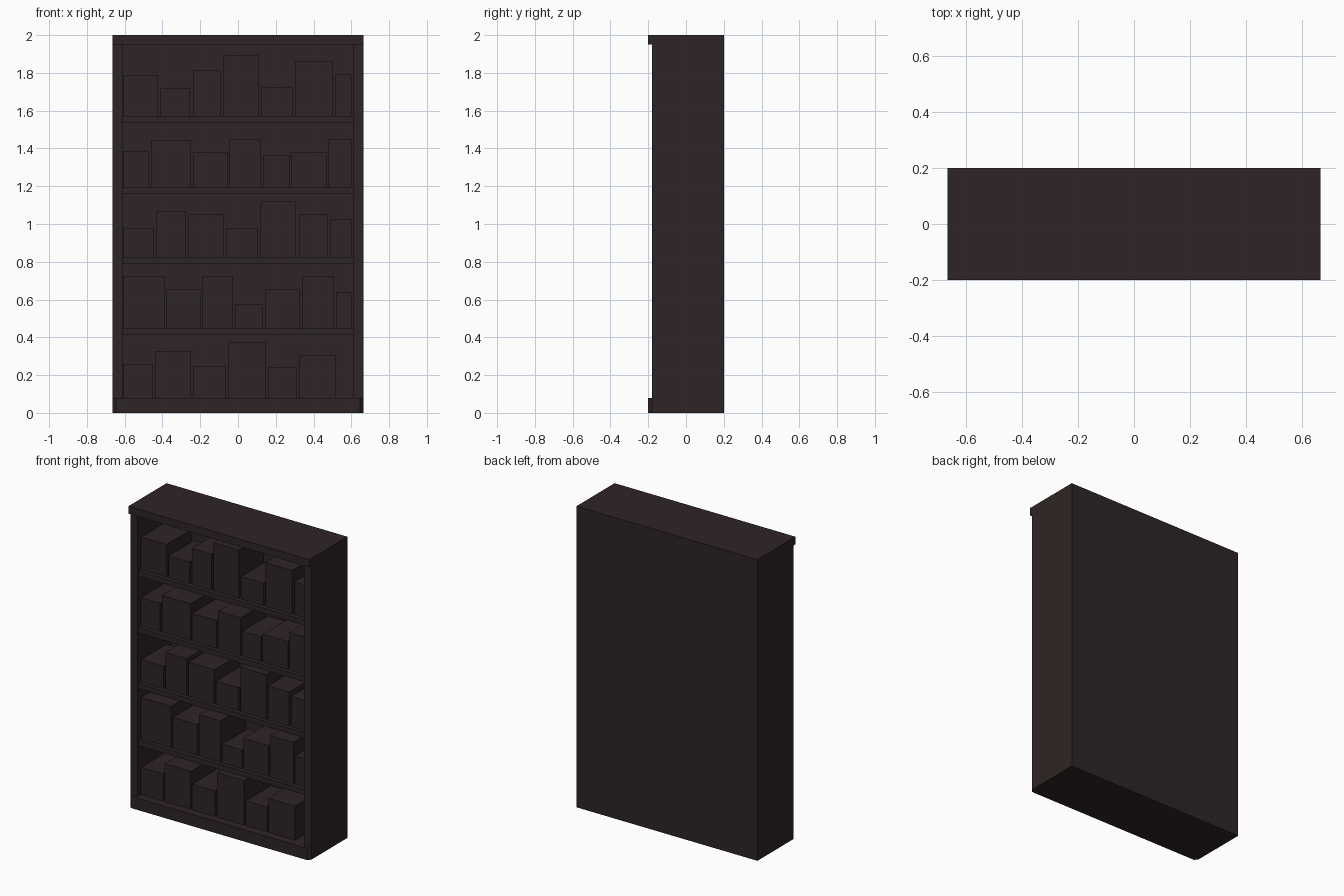
import bpy
import bmesh

default = bpy.data.objects.get("Cube")
if default:
    bpy.data.objects.remove(default, do_unlink=True)

# One dark stained wood colour
wood = bpy.data.materials.new("dark brown wood")
wood.use_nodes = True
colour = (0.028, 0.018, 0.018, 1)
wood.diffuse_color = colour
wood.node_tree.nodes["Principled BSDF"].inputs["Base Color"].default_value = colour


def prism(name, outline, bottom, top):
    """Extrude a plan outline upwards into a flat-shaded solid."""
    bm = bmesh.new()
    face = bm.faces.new([bm.verts.new((x, y, bottom)) for x, y in outline])
    extruded = bmesh.ops.extrude_face_region(bm, geom=[face])["geom"]
    raised = [v for v in extruded if isinstance(v, bmesh.types.BMVert)]
    bmesh.ops.translate(bm, verts=raised, vec=(0, 0, top - bottom))
    bmesh.ops.recalc_face_normals(bm, faces=bm.faces)
    mesh = bpy.data.meshes.new(name)
    bm.to_mesh(mesh)
    bm.free()
    mesh.materials.append(wood)
    obj = bpy.data.objects.new(name, mesh)
    bpy.context.collection.objects.link(obj)
    return obj


def box(name, left, right, front, back, bottom, top):
    outline = [(left, front), (right, front), (right, back), (left, back)]
    return prism(name, outline, bottom, top)


half_width, inner = 0.665, 0.612
front, recess, back = -0.2, -0.18, 0.2
base_top, top_bottom = 0.078, 1.95
panel_front = 0.17

# Base plinth with chamfered front corners
chamfer = 0.018
prism("base_plinth", [
    (-half_width, recess), (chamfer - half_width, front),
    (half_width - chamfer, front), (half_width, recess),
    (half_width, back), (-half_width, back)], 0, base_top)

# Carcass: top board, side panels and back panel
box("top_board", -half_width, half_width, front, back, top_bottom, 2)
box("right_side_panel", -half_width, -inner, recess, back, base_top, top_bottom)
box("left_side_panel", inner, half_width, recess, back, base_top, top_bottom)
box("back_panel", -inner, inner, panel_front, back, base_top, top_bottom)

# Shelf boards
shelf_tops = [base_top, 0.448, 0.825, 1.197, 1.573]
for number, z in enumerate(shelf_tops[1:], 1):
    box(f"shelf_{number}", -inner, inner, recess + 0.008, panel_front, z - 0.035, z)

# Book blocks on each shelf, bottom to top: row end, then (width, height) in steps
step = 0.005
rows = [
    (0.52, [(32, 36), (38, 50), (34, 34), (40, 59), (31, 33), (39, 45)]),
    (0.6, [(44, 55), (36, 41), (32, 55), (29, 25), (37, 41), (34, 55), (16, 38)]),
    (0.6, [(33, 30), (31, 49), (38, 45), (33, 31), (38, 59), (31, 45), (22, 40)]),
    (0.6, [(28, 38), (42, 49), (36, 37), (33, 50), (28, 33), (37, 37), (24, 50)]),
    (0.6, [(37, 43), (31, 29), (29, 48), (37, 64), (33, 30), (39, 58), (17, 44)]),
]
for shelf, (z, (row_end, blocks)) in enumerate(zip(shelf_tops, rows)):
    x = -inner + 0.002
    total = sum(width for width, height in blocks) * step
    gap = (row_end - x - total) / (len(blocks) - 1)
    for number, (width, height) in enumerate(blocks, 1):
        right = x + width * step
        box(f"books_shelf_{shelf}_block_{number}", x, right, -0.145, 0.12,
            z, z + height * step)
        x = right + gap
